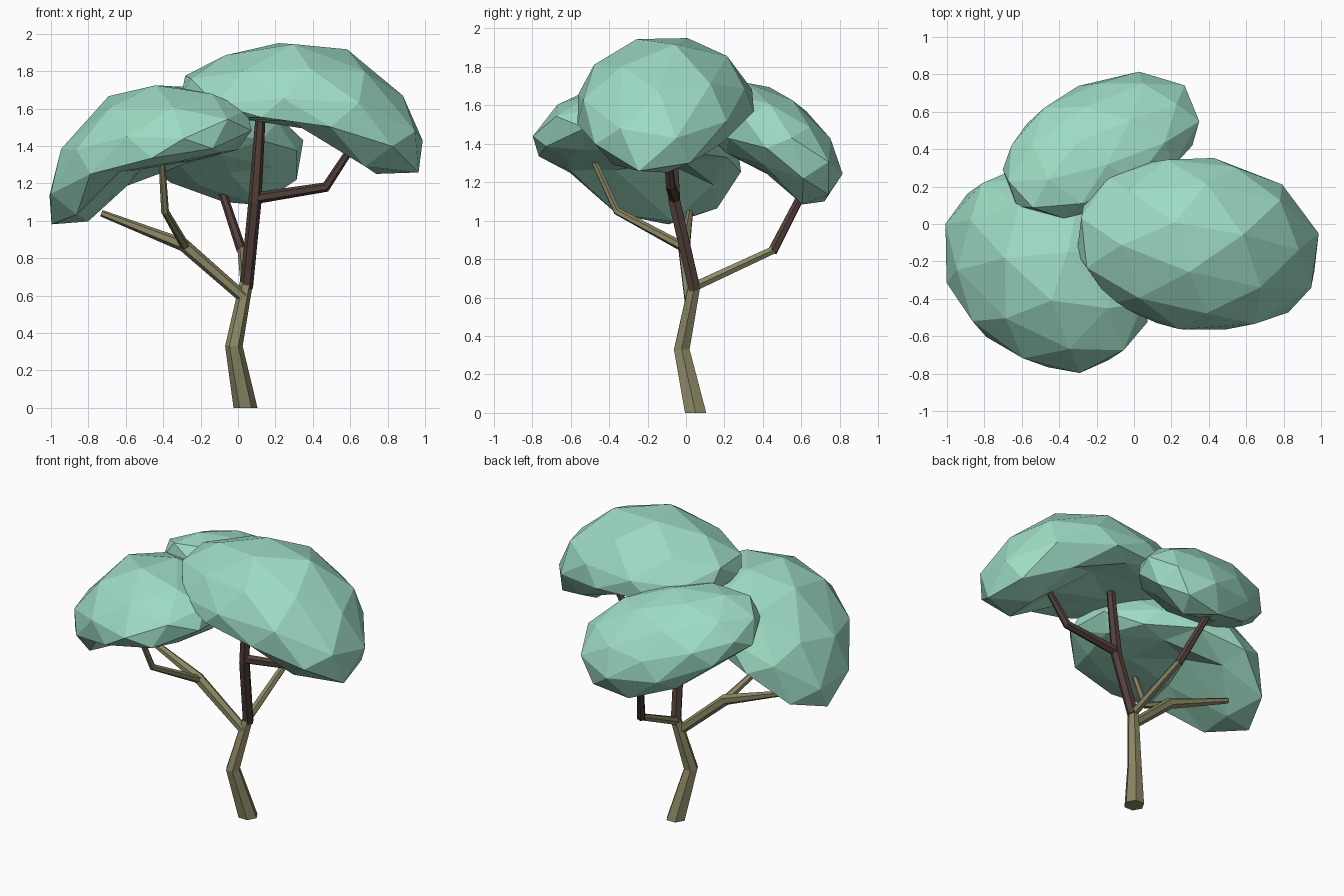
import bpy, bmesh, math, random
from mathutils import Vector, Matrix, Euler

if "Cube" in bpy.data.objects:
    bpy.data.objects.remove(bpy.data.objects["Cube"], do_unlink=True)


def material(name, rgb):
    m = bpy.data.materials.new(name)
    m.use_nodes = True
    m.diffuse_color = (*rgb, 1)
    m.node_tree.nodes["Principled BSDF"].inputs["Base Color"].default_value = (*rgb, 1)
    return m


LEAF = material("mint_leaf", (0.34, 0.71, 0.55))
BARK = material("olive_bark", (0.26, 0.245, 0.13))
DARK = material("dark_brown_bark", (0.085, 0.05, 0.043))


def add_object(name, bm, mat):
    bmesh.ops.recalc_face_normals(bm, faces=bm.faces)
    mesh = bpy.data.meshes.new(name)
    bm.to_mesh(mesh)
    bm.free()
    mesh.materials.append(mat)
    obj = bpy.data.objects.new(name, mesh)
    bpy.context.collection.objects.link(obj)
    return obj


def limb(name, mat, points, radii, sides=6):
    """Tapered faceted tube through the points."""
    bm = bmesh.new()
    pts = [Vector(p) for p in points]
    rings = []
    for i, (p, r) in enumerate(zip(pts, radii)):
        along = (pts[min(i + 1, len(pts) - 1)] - pts[max(i - 1, 0)]).normalized()
        if p.z == 0:
            along = Vector((0, 0, 1))
        side = Vector((0, 1, 0)).cross(along)
        if side.length < 0.5:
            side = Vector((1, 0, 0))
        side.normalize()
        up = along.cross(side)
        angles = [2 * math.pi * k / sides for k in range(sides)]
        rings.append([bm.verts.new(p + r * (math.cos(a) * side + math.sin(a) * up))
                      for a in angles])
    for low, high in zip(rings, rings[1:]):
        for k in range(sides):
            n = (k + 1) % sides
            bm.faces.new((low[k], low[n], high[n], high[k]))
    bm.faces.new(rings[0])
    bm.faces.new(rings[-1])
    return add_object(name, bm, mat)


def canopy(name, centre, half_len, half_wid, yaw, bend=0, height=1.0, droop=1.0,
           belly=0.18, tilt=0.0, seed=1):
    """Faceted blob, drooping toward the bend direction, hollowed underneath."""
    rng = random.Random(seed)
    bm = bmesh.new()
    bmesh.ops.create_icosphere(bm, subdivisions=2, radius=1)
    roll = Euler((-0.2, -0.2, 0)).to_matrix()
    turn = Matrix.Rotation(math.radians(yaw), 3, 'Z')
    unbend = Matrix.Rotation(math.radians(-bend), 3, 'Z')
    for v in bm.verts:
        p = roll @ v.co
        s, t, c = unbend @ p
        ramp = min(1, max(0, (s - 0.1) / 0.45))
        thick = 0.25 if c > 0 else belly + (0.46 - belly) * ramp
        sag = droop * (0.19 * s * s + 0.17 * s ** 3 + 0.12 * t * t) + tilt * s
        wobble = 1 + rng.uniform(-0.01, 0.04)
        v.co = turn @ Vector((p.x * half_len * wobble, p.y * half_wid * wobble,
                              height * thick * c - sag)) + Vector(centre)
    return add_object(name, bm, LEAF)


# Trunk
limb("trunk", BARK, [(0.04, 0.05, 0), (-0.022, -0.022, 0.33), (0.045, 0.045, 0.67)],
     [0.064, 0.047, 0.035])

# Dark central limb and its side branch
limb("main_branch", DARK, [(0.045, 0.045, 0.64), (0.09, -0.06, 1.1), (0.12, -0.08, 1.55)],
     [0.035, 0.035, 0.027])
limb("left_branch", DARK, [(0.09, -0.06, 1.12), (0.47, -0.08, 1.18), (0.6, -0.1, 1.38)],
     [0.031, 0.027, 0.02])

# Right limb that forks in two
limb("right_branch", BARK, [(0.03, 0.02, 0.59), (-0.29, -0.01, 0.87), (-0.73, 0.02, 1.04)],
     [0.031, 0.035, 0.018])
limb("right_fork", BARK, [(-0.28, -0.01, 0.86), (-0.39, -0.36, 1.05), (-0.41, -0.5, 1.36)],
     [0.025, 0.021, 0.017])

# Back limb, olive then dark
limb("back_branch_lower", BARK, [(0.04, 0.05, 0.66), (0.02, 0.46, 0.85)], [0.027, 0.023])
limb("back_branch_upper", DARK, [(0.02, 0.45, 0.84), (-0.09, 0.62, 1.17)], [0.027, 0.022])

# Foliage
canopy("left_canopy", (0.335, -0.105, 1.72), 0.67, 0.475, -8, seed=1)
canopy("right_canopy", (-0.47, -0.26, 1.49), 0.61, 0.48, 140, bend=25, tilt=0.04, seed=2)
canopy("back_canopy", (-0.175, 0.42, 1.49), 0.56, 0.335, 25, bend=40, height=0.85,
       droop=0.3, belly=0.28, tilt=0.13, seed=3)
